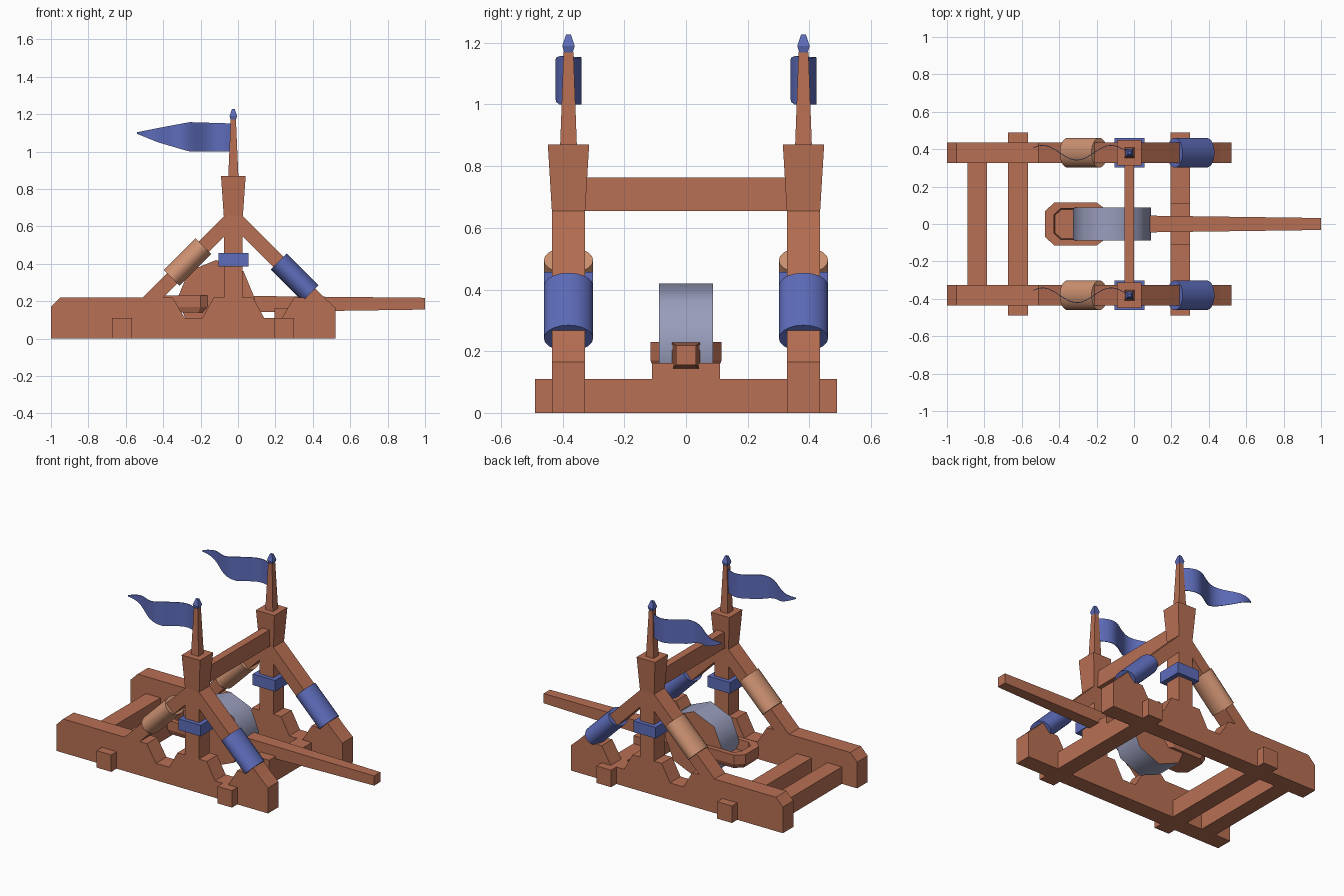
import bpy, bmesh, math
from mathutils import Matrix, Vector

if "Cube" in bpy.data.objects:
    bpy.data.objects.remove(bpy.data.objects["Cube"])


def material(name, rgb):
    m = bpy.data.materials.new(name)
    m.diffuse_color = (*rgb, 1)
    m.use_nodes = True
    m.node_tree.nodes["Principled BSDF"].inputs["Base Color"].default_value = m.diffuse_color
    return m


WOOD = material("red brown wood", (0.48, 0.16, 0.088))
BLUE = material("blue cloth", (0.11, 0.15, 0.49))
TAN = material("tan wrap", (0.62, 0.29, 0.17))
GREY = material("grey metal", (0.32, 0.34, 0.50))


def finish(name, bm, *mats):
    bmesh.ops.recalc_face_normals(bm, faces=bm.faces)
    me = bpy.data.meshes.new(name)
    bm.to_mesh(me)
    bm.free()
    for m in mats:
        me.materials.append(m)
    ob = bpy.data.objects.new(name, me)
    bpy.context.collection.objects.link(ob)
    return ob


def loft(name, rings, *mats):
    """Join rings of equal point count and cap both ends."""
    bm = bmesh.new()
    vs = [[bm.verts.new(p) for p in r] for r in rings]
    n = len(rings[0])
    for a, b in zip(vs, vs[1:]):
        for i in range(n):
            j = (i + 1) % n
            bm.faces.new((a[i], a[j], b[j], b[i]))
    bm.faces.new(vs[0])
    bm.faces.new(vs[-1])
    return finish(name, bm, *mats)


def prism(name, profile, y0, y1, mat):
    """Extrude an (x, z) profile along y."""
    return loft(name, [[(x, y, z) for x, z in profile] for y in (y0, y1)], mat)


def box(name, x0, x1, y0, y1, z0, z1, mat):
    return prism(name, [(x0, z0), (x1, z0), (x1, z1), (x0, z1)], y0, y1, mat)


def stack(name, cx, cy, levels, mat):
    """Square tapered tower from (z, half x, half y) levels."""
    return loft(name, [[(cx + sx * hx, cy + sy * hy, z)
                        for sx, sy in ((-1, -1), (1, -1), (1, 1), (-1, 1))]
                       for z, hx, hy in levels], mat)


def smooth(ob, angle):
    bpy.ops.object.select_all(action='DESELECT')
    ob.select_set(True)
    bpy.context.view_layer.objects.active = ob
    bpy.ops.object.shade_smooth_by_angle(angle=math.radians(angle))


CX = -0.025  # centre line of the posts


def sleeve(name, x, z, slope, y, mat):
    """Oval wrap around a sloping brace."""
    bm = bmesh.new()
    bmesh.ops.create_cone(bm, cap_ends=True, segments=20, radius1=1, radius2=1, depth=0.24)
    bm.transform(Matrix.Translation((x, y, z)) @ Matrix.Rotation(slope * math.pi / 4, 4, 'Y')
                 @ Matrix.Diagonal((0.06, 0.08, 1, 1)))
    smooth(finish(name, bm, mat), 40)


def flag(name, y):
    """Wavy pennant tapering to a tip."""
    outline = [(-0.03, 1.0, 1.15), (-0.26, 1.0, 1.157), (-0.43, 1.05, 1.125), (-0.54, 1.095, 1.103)]
    bm = bmesh.new()
    prev = None
    steps = 18
    for i in range(steps + 1):
        t = i / steps
        x = -0.03 - 0.51 * t
        for (xa, la, ha), (xb, lb, hb) in zip(outline, outline[1:]):
            if xb - 1e-6 <= x <= xa + 1e-6:
                k = (x - xa) / (xb - xa)
                lo, hi = la + (lb - la) * k, ha + (hb - ha) * k
        yy = y + 0.04 * math.sin(2 * math.pi * t / 0.72)
        row = [bm.verts.new((x, yy + d, z)) for d, z in
               ((-0.002, lo), (0.002, lo), (0.002, hi), (-0.002, hi))]
        if prev:
            for a in range(4):
                b = (a + 1) % 4
                bm.faces.new((prev[a], prev[b], row[b], row[a]))
        else:
            bm.faces.new(row)
        prev = row
    bm.faces.new(prev)
    smooth(finish(name, bm, BLUE), 40)


# Side frames
for side, s in (("front", -1), ("back", 1)):
    y = 0.381 * s
    y0, y1 = y - 0.054, y + 0.054
    # rail with two trapezoid notches either side of the post
    prism(side + "_rail", [(-1, 0), (0.52, 0), (0.52, 0.165), (0.46, 0.22), (0.30, 0.22),
                           (0.235, 0.11), (0.14, 0.11), (0.08, 0.22), (-0.13, 0.22), (-0.19, 0.11),
                           (-0.285, 0.11), (-0.35, 0.22), (-0.95, 0.22), (-1, 0.17)], y0, y1, WOOD)
    box(side + "_post", CX - 0.05, CX + 0.05, y0, y1, 0.2, 0.66, WOOD)
    stack(side + "_post_head", CX, y, [(0.655, 0.051, 0.054), (0.87, 0.066, 0.067)], WOOD)
    stack(side + "_flag_pole", CX, y, [(0.87, 0.027, 0.027), (1.17, 0.014, 0.016)], WOOD)
    stack(side + "_finial", CX, y, [(1.165, 0.013, 0.013), (1.19, 0.02, 0.02), (1.227, 0.008, 0.008)], BLUE)
    box(side + "_post_collar", CX - 0.08, CX + 0.08, y - 0.08, y + 0.08, 0.385, 0.457, BLUE)
    # braces mirrored about the post
    for end, m in (("left", -1), ("right", 1)):
        prism(f"{side}_{end}_brace", [(CX + m * dx, z) for dx, z in
              ((0.05, 0.655), (0.485, 0.22), (0.375, 0.22), (0.05, 0.545))], y0, y1, WOOD)
    sleeve(side + "_tan_sleeve", -0.27, 0.41, 1, y, TAN)
    sleeve(side + "_blue_sleeve", 0.303, 0.327, -1, y, BLUE)
    flag(side + "_flag", y)

# Cross members
box("tail_crossbeam", -0.89, -0.785, -0.34, 0.34, 0, 0.11, WOOD)
box("middle_crossbeam", -0.673, -0.567, -0.49, 0.49, 0, 0.11, WOOD)
box("nose_crossbeam", 0.195, 0.30, -0.49, 0.49, 0, 0.11, WOOD)
box("arm_rest", 0.195, 0.30, -0.11, 0.11, 0.11, 0.162, WOOD)
box("top_crossbar", CX - 0.025, CX + 0.025, -0.335, 0.335, 0.655, 0.763, WOOD)

# Throwing arm, tapering to the tip
loft("throwing_arm", [[(x, -h, z0), (x, h, z0), (x, h, z1), (x, -h, z1)]
                      for x, h, z0, z1 in ((-0.16, 0.048, 0.138, 0.23), (1, 0.032, 0.155, 0.218))], WOOD)

# Hollow eight-sided bucket: outer wall, rim, inner wall, floor
outer = [(-0.475, -0.07), (-0.425, -0.115), (-0.2, -0.115), (-0.14, -0.07),
         (-0.14, 0.07), (-0.2, 0.115), (-0.425, 0.115), (-0.475, 0.07)]


def bucket_ring(k, z):
    return [(-0.3075 + (x + 0.3075) * k, y * k, z) for x, y in outer]


loft("bucket", [bucket_ring(0.9, 0.14), bucket_ring(1, 0.17), bucket_ring(1, 0.23),
                bucket_ring(0.72, 0.23), bucket_ring(0.68, 0.165)], WOOD)

# Counterweight wheel: grey rim, wooden sides
wheel = [(-0.117 + 0.208 * math.cos(i * math.pi / 4), 0.212 + 0.208 * math.sin(i * math.pi / 4))
         for i in range(8)]
w = prism("weight_wheel", wheel, -0.087, 0.087, GREY)
w.data.materials.append(WOOD)
for p in w.data.polygons:
    p.material_index = 1 if abs(p.normal.y) > 0.5 else 0
smooth(w, 50)
